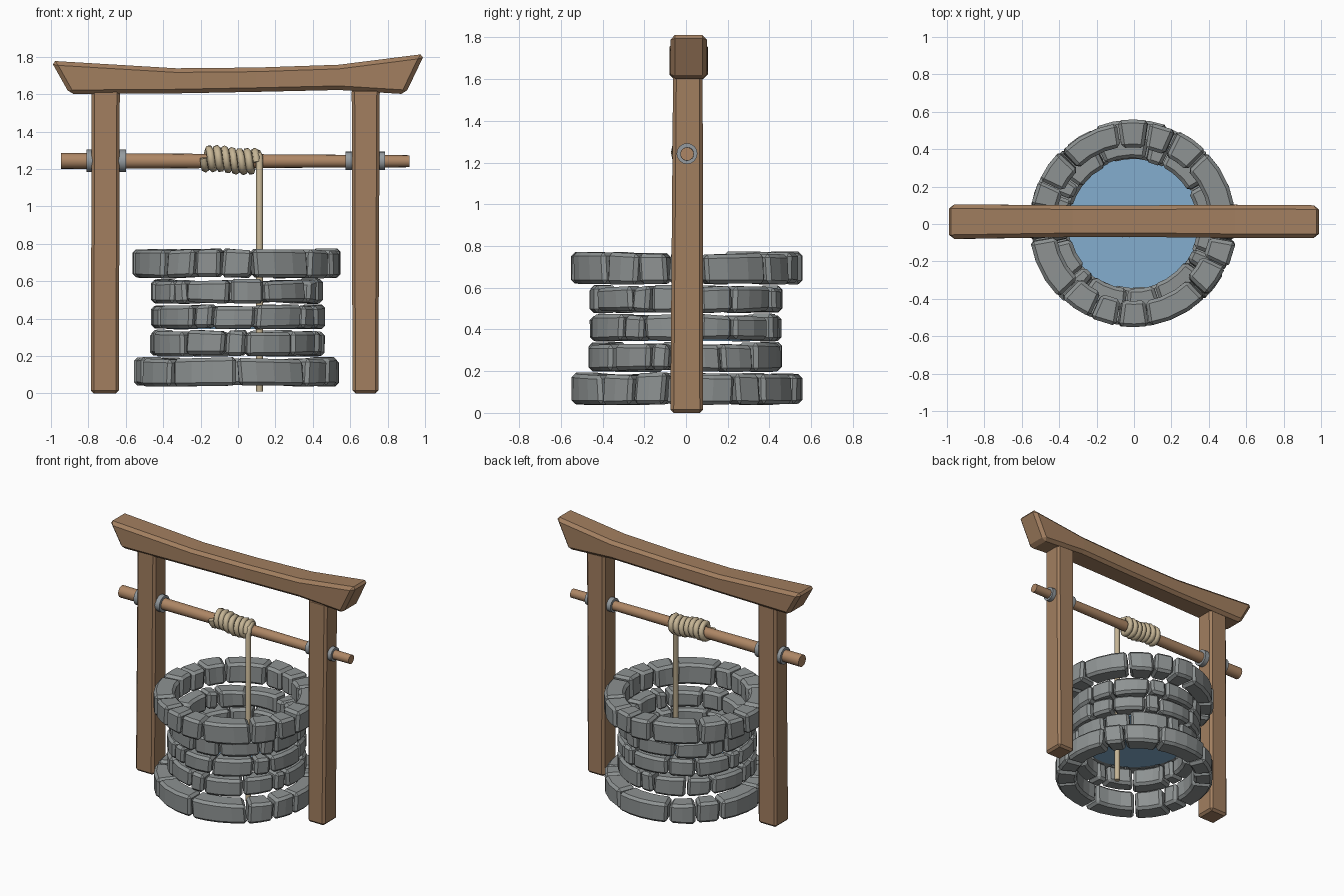
import bpy, bmesh, math, random
from mathutils import Vector

random.seed(7)
if "Cube" in bpy.data.objects:
    bpy.data.objects.remove(bpy.data.objects["Cube"], do_unlink=True)


def material(name, rgb):
    m = bpy.data.materials.new(name)
    m.use_nodes = True
    m.diffuse_color = (*rgb, 1)
    m.node_tree.nodes["Principled BSDF"].inputs["Base Color"].default_value = (*rgb, 1)
    return m


STONE = material("grey stone", (0.27, 0.29, 0.29))
WOOD = material("brown timber", (0.36, 0.21, 0.115))
POLE = material("light timber", (0.42, 0.24, 0.13))
ROPE = material("pale rope", (0.56, 0.46, 0.30))
METAL = material("grey metal", (0.30, 0.33, 0.35))
WATER = material("blue water", (0.23, 0.42, 0.62))


def finish(bm, name, mat, smooth=False):
    bmesh.ops.recalc_face_normals(bm, faces=bm.faces)
    mesh = bpy.data.meshes.new(name)
    bm.to_mesh(mesh)
    bm.free()
    mesh.materials.append(mat)
    for p in mesh.polygons:
        p.use_smooth = False
    obj = bpy.data.objects.new(name, mesh)
    bpy.context.collection.objects.link(obj)
    if smooth:
        bpy.ops.object.select_all(action='DESELECT')
        obj.select_set(True)
        bpy.context.view_layer.objects.active = obj
        bpy.ops.object.shade_smooth_by_angle(angle=math.radians(40))
    return obj


def loft(bm, sections, bevel):
    """Closed solid through matching four-corner sections, sharp edges bevelled."""
    rings = [[bm.verts.new(p) for p in s] for s in sections]
    faces = [bm.faces.new(rings[0]), bm.faces.new(rings[-1][::-1])]
    n = len(rings[0])
    for a, b in zip(rings, rings[1:]):
        for i in range(n):
            j = (i + 1) % n
            faces.append(bm.faces.new((a[i], b[i], b[j], a[j])))
    bmesh.ops.recalc_face_normals(bm, faces=faces)
    edges = {e for f in faces for e in f.edges}
    sharp = [e for e in edges if e.calc_face_angle(0) > math.radians(35)]
    bmesh.ops.bevel(bm, geom=sharp, offset=bevel, segments=1, affect='EDGES',
                    clamp_overlap=True)


def stone_ring(name, z0, z1, inner, outer, widths, start):
    """Ring of irregular curved blocks with open joints."""
    bm = bmesh.new()
    scale = 360 / sum(widths)
    angle = start
    for w in widths:
        w *= scale
        gap = 0.7
        a0, a1 = angle + gap, angle + w - gap
        angle += w
        steps = max(1, round(w / 12))
        r_out = outer + random.uniform(-0.012, 0.004)
        r_in = inner + random.uniform(-0.006, 0.010)
        top = [z1 + random.uniform(-0.012, 0.006) for _ in range(2)]
        low = [z0 + random.uniform(-0.004, 0.008) for _ in range(2)]
        lean = random.uniform(-1.5, 1.5)
        sections = []
        for k in range(steps + 1):
            t = k / steps
            a = a0 + (a1 - a0) * t
            zt = top[0] * (1 - t) + top[1] * t
            zb = low[0] * (1 - t) + low[1] * t
            section = []
            for r, z, s in ((r_in, zb, -1), (r_out, zb, -1), (r_out, zt, 1), (r_in, zt, 1)):
                b = math.radians(a + s * lean * 0.5)
                section.append((r * math.cos(b) - 0.005, r * math.sin(b), z))
            sections.append(section)
        loft(bm, sections, 0.018)
    return finish(bm, name, STONE)


# Stone wall: wide base and rim, three narrower courses between
rim = [18, 36, 20, 16] * 4
mixed = [14, 34, 28, 12, 32, 24, 36, 13, 30, 22, 34, 15, 36, 30]
stone_ring("base_stones", 0.04, 0.19, 0.41, 0.557, [42, 20, 18, 36, 16, 28] * 2 + [40], 270)
stone_ring("lower_course", 0.20, 0.335, 0.345, 0.468, mixed, 262)
stone_ring("middle_course", 0.345, 0.472, 0.345, 0.468, mixed[::-1], 253)
stone_ring("upper_course", 0.482, 0.608, 0.345, 0.468, mixed[5:] + mixed[:5], 265)
stone_ring("rim_stones", 0.618, 0.77, 0.41, 0.557, rim, 261)


def cylinder(name, mat, start, end, r0, r1, sides=16):
    """Straight round bar from start to end."""
    bm = bmesh.new()
    a, b = Vector(start), Vector(end)
    d = b - a
    bmesh.ops.create_cone(bm, cap_ends=True, segments=sides, radius1=r0, radius2=r1,
                          depth=d.length)
    bm.transform(d.to_track_quat('Z', 'Y').to_matrix().to_4x4())
    bmesh.ops.translate(bm, verts=bm.verts, vec=(a + b) / 2)
    return finish(bm, name, mat, True)


cylinder("water", WATER, (-0.005, 0, 0.345), (-0.005, 0, 0.355), 0.36, 0.36, 32)


# Posts, slightly tapered
def post(name, low, high):
    bm = bmesh.new()
    sections = []
    for z, (x0, x1, y0, y1) in ((0, low), (1.63, high)):
        sections.append([(x0, y0, z), (x1, y0, z), (x1, y1, z), (x0, y1, z)])
    loft(bm, sections, 0.016)
    finish(bm, name, WOOD)


post("right_post", (-0.787, -0.637, -0.075, 0.082), (-0.782, -0.632, -0.062, 0.08))
post("left_post", (0.612, 0.75, -0.075, 0.082), (0.608, 0.758, -0.062, 0.08))

# Sagging top beam with undercut ends: bottom x, bottom z, top x, top z, front y, back y
stations = [(-0.90, 1.60, -1.0, 1.778, -0.08, 0.105),
            (-0.33, 1.604, -0.33, 1.738, -0.07, 0.10),
            (0.10, 1.612, 0.10, 1.742, -0.07, 0.10),
            (0.54, 1.622, 0.54, 1.757, -0.075, 0.103),
            (0.895, 1.60, 0.998, 1.815, -0.075, 0.10)]
bm = bmesh.new()
loft(bm, [[(xb, y0, zb), (xb, y1, zb), (xt, y1, zt), (xt, y0, zt)]
          for xb, zb, xt, zt, y0, y1 in stations], 0.022)
finish(bm, "top_beam", WOOD)

# Axle and its collars
cylinder("axle", POLE, (-0.947, 0.005, 1.243), (0.916, 0.005, 1.241), 0.043, 0.032)
for side, x0, x1, r in (("right", -0.81, -0.60, 0.06), ("left", 0.575, 0.785, 0.05)):
    mid = (x0 + x1) / 2
    for part, a, b in (("outer", x0, mid), ("inner", mid, x1)):
        cylinder(f"{side}_{part}_collar", METAL, (a, 0.005, 1.243), (b, 0.005, 1.243), r, r)


# Rope wound round the axle, then hanging into the well
def tube(name, points, radius):
    curve = bpy.data.curves.new(name, 'CURVE')
    curve.dimensions = '3D'
    curve.bevel_depth = radius
    curve.bevel_resolution = 1
    curve.use_fill_caps = True
    spline = curve.splines.new('POLY')
    spline.points.add(len(points) - 1)
    for p, co in zip(spline.points, points):
        p.co = (*co, 1)
    curve.materials.append(ROPE)
    bpy.context.collection.objects.link(bpy.data.objects.new(name, curve))


turns, per_turn = 7, 14
coil = []
for i in range(turns * per_turn + 1):
    t = i / (turns * per_turn)
    a = math.tau * i / per_turn + math.pi
    r = 0.053 + 0.004 * math.sin(i * 0.35)
    coil.append((-0.185 + 0.285 * t, 0.005 + r * math.cos(a),
                 1.258 - 0.022 * t + r * math.sin(a)))
tube("rope_coil", coil, 0.021)
tube("hanging_rope", [(0.095, 0.03, 1.275), (0.108, 0.0, 1.283), (0.113, -0.032, 1.27),
                      (0.115, -0.045, 1.235), (0.115, -0.045, 0.01)], 0.02)
